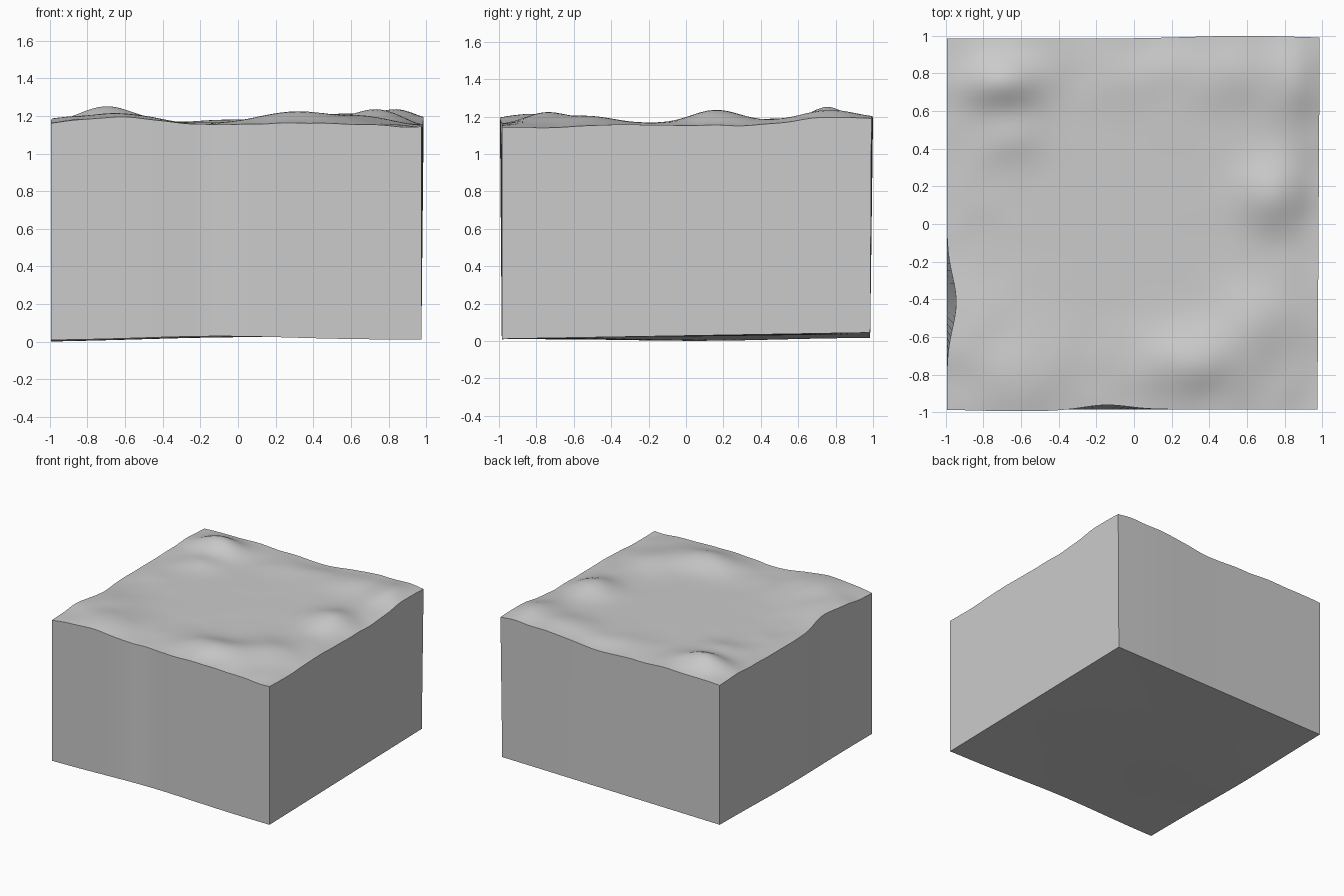
import bpy, bmesh, math
from mathutils import Vector, noise

if "Cube" in bpy.data.objects:
    bpy.data.objects.remove(bpy.data.objects["Cube"])

N = 56  # grid cells per side

# Hills and dips on the surface: x, y, height, x radius, y radius
BUMPS = [
    (-0.63, -0.84, 0.060, 0.20, 0.20),
    (-0.92, -0.52, 0.035, 0.16, 0.18),
    (0.33, -0.75, 0.068, 0.22, 0.13),
    (0.65, -0.52, 0.040, 0.15, 0.14),
    (0.74, 0.16, 0.068, 0.12, 0.13),
    (-0.70, 0.77, 0.090, 0.15, 0.10),
    (-0.66, 0.47, 0.030, 0.11, 0.09),
    (0.86, 0.74, 0.045, 0.09, 0.15),
    (0.58, 0.82, 0.035, 0.18, 0.14),
    (0.02, 0.80, 0.012, 0.20, 0.12),
    (0.10, 1.00, -0.025, 0.20, 0.10),
    (1.00, -0.75, -0.015, 0.10, 0.20),
    (1.00, 0.20, -0.025, 0.08, 0.30),
]


def bell(d, r):
    return math.exp(-0.5 * (d / r) ** 2)


def mix4(fl, fr, bl, br, u, v):
    return (fl * (1 - u) + fr * u) * (1 - v) + (bl * (1 - u) + br * u) * v


def top_point(u, v):
    x, y = 2 * u - 1, 2 * v - 1
    z = mix4(1.152, 1.15, 1.157, 1.187, u, v)
    z += sum(h * bell(x - a, p) * bell(y - b, q) for a, b, h, p, q in BUMPS)
    rough = min(1, max(abs(x), abs(y)) ** 2)
    z += 0.008 * rough * noise.noise(Vector((x * 5, y * 5, 2.0)))
    # Uneven outline with a worn notch in the left rim
    left = -0.995 + 0.05 * bell(y + 0.42, 0.14)
    right = 0.975 + 0.012 * v
    front = -0.985 - 0.01 * bell(x + 0.6, 0.25) + 0.025 * bell(x + 0.14, 0.12)
    back = 0.985 + 0.015 * bell(x - 0.6, 0.3)
    return left + (right - left) * u, front + (back - front) * v, z


def bottom_point(u, v):
    x, y = 2 * u - 1, 2 * v - 1
    z = mix4(0.008, 0.011, 0.018, 0.045, u, v)
    z += 0.02 * bell(x + 0.1, 0.4) * (1 - v) - 0.013 * bell(y - 0.1, 0.4) * (1 - u)
    return -0.995 + 1.97 * u, -0.985 + 1.97 * v, z


bm = bmesh.new()


def sheet(func):
    return [[bm.verts.new(func(i / N, j / N)) for j in range(N + 1)] for i in range(N + 1)]


top, base = sheet(top_point), sheet(bottom_point)

# Upper surface and underside
for i in range(N):
    for j in range(N):
        for g in (top, base):
            bm.faces.new((g[i][j], g[i + 1][j], g[i + 1][j + 1], g[i][j + 1]))

# Side walls joining both rims
rim = ([(k, 0) for k in range(N)] + [(N, k) for k in range(N)]
       + [(N - k, N) for k in range(N)] + [(0, N - k) for k in range(N)])
for (a, b), (c, d) in zip(rim, rim[1:] + rim[:1]):
    bm.faces.new((base[a][b], base[c][d], top[c][d], top[a][b]))

bmesh.ops.recalc_face_normals(bm, faces=bm.faces)
mesh = bpy.data.meshes.new("ground_block")
bm.to_mesh(mesh)
bm.free()
block = bpy.data.objects.new("ground_block", mesh)
bpy.context.collection.objects.link(block)

# Smooth terrain with crisp block edges
bpy.context.view_layer.objects.active = block
block.select_set(True)
bpy.ops.object.shade_smooth_by_angle(angle=math.radians(40))
